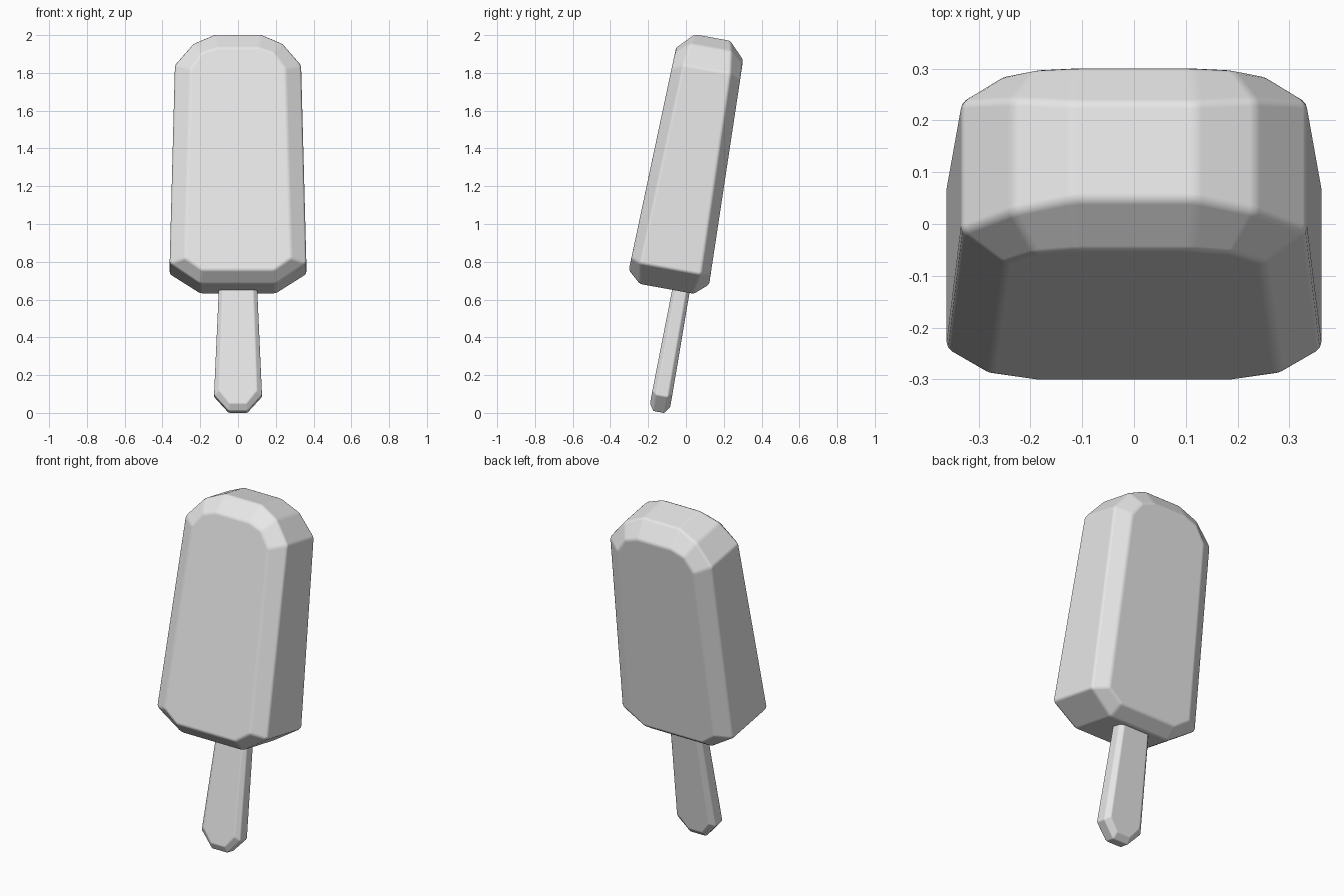
import bpy, bmesh, math
from mathutils import Matrix

if "Cube" in bpy.data.objects:
    bpy.data.objects.remove(bpy.data.objects["Cube"], do_unlink=True)

grey = bpy.data.materials.new("plain grey")
grey.use_nodes = True
grey.diffuse_color = (0.8, 0.8, 0.8, 1)
grey.node_tree.nodes["Principled BSDF"].inputs["Base Color"].default_value = (0.8, 0.8, 0.8, 1)

LEAN = Matrix.Rotation(math.radians(-10.3), 4, "X")


def chamfered_slab(name, side, face, centre, soft):
    """Slab from right-half outlines of (x, height, half depth): outer rim and inset face."""
    bm = bmesh.new()
    rings = []
    for outline, sign in ((face, -1), (side, -1), (side, 1), (face, 1)):
        right = [(x, centre + sign * d, z) for x, z, d in outline]
        left = [(-x, y, z) for x, y, z in reversed(right)]
        rings.append([bm.verts.new(p) for p in right + left])
    for a, b in zip(rings, rings[1:]):
        for i in range(len(a)):
            j = (i + 1) % len(a)
            bm.faces.new((a[i], a[j], b[j], b[i]))
    bm.faces.new(rings[0])
    bm.faces.new(rings[-1])
    bmesh.ops.recalc_face_normals(bm, faces=bm.faces)
    bm.transform(LEAN)
    mesh = bpy.data.meshes.new(name)
    bm.to_mesh(mesh)
    bm.free()
    mesh.materials.append(grey)
    mesh.shade_smooth()
    obj = bpy.data.objects.new(name, mesh)
    bpy.context.collection.objects.link(obj)
    # Slightly softened chamfer edges
    bevel = obj.modifiers.new("soft_edges", "BEVEL")
    bevel.width = soft
    bevel.segments = 2
    bevel.limit_method = "ANGLE"
    bevel.angle_limit = math.radians(12)
    bevel.harden_normals = True
    return obj


# Frozen bar, tapering towards a rounded top
chamfered_slab(
    "ice_bar",
    side=[(.20, .628, .145), (.362, .735, .163), (.334, 1.81, .127),
          (.235, 1.928, .11), (.12, 1.98, .095)],
    face=[(.19, .69, .216), (.28, .755, .214), (.25, 1.78, .184),
          (.19, 1.865, .181), (.11, 1.893, .18)],
    centre=-.217, soft=.012)

# Stick, wider at its clipped lower end
chamfered_slab(
    "stick",
    side=[(.05, -.021, .03), (.127, .065, .032), (.10, .67, .027)],
    face=[(.045, .015, .054), (.10, .085, .054), (.08, .67, .046)],
    centre=-.142, soft=.006)
